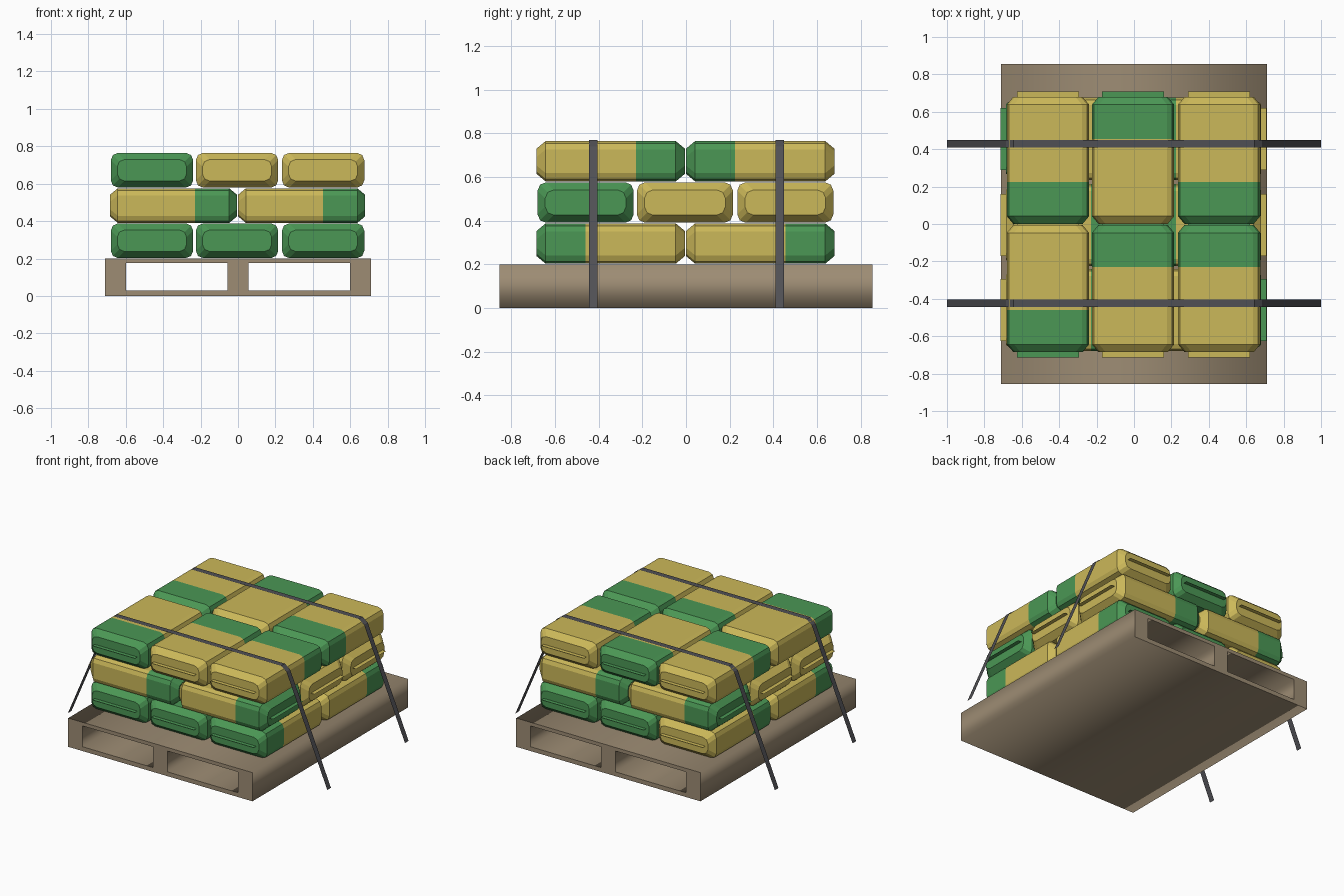
import bpy, bmesh, math
from mathutils import Matrix

if "Cube" in bpy.data.objects:
    bpy.data.objects.remove(bpy.data.objects["Cube"])


def material(name, rgb):
    m = bpy.data.materials.new(name)
    m.diffuse_color = (*rgb, 1)
    m.use_nodes = True
    m.node_tree.nodes["Principled BSDF"].inputs["Base Color"].default_value = m.diffuse_color
    return m


YELLOW = material("yellow_cloth", (0.60, 0.48, 0.10))
GREEN = material("green_cloth", (0.07, 0.31, 0.09))
WOOD = material("pallet_wood", (0.34, 0.265, 0.175))
WEBBING = material("dark_webbing", (0.08, 0.08, 0.09))


def add_object(name, mesh, mats):
    for m in mats:
        mesh.materials.append(m)
    ob = bpy.data.objects.new(name, mesh)
    bpy.context.collection.objects.link(ob)
    return ob


# Pallet: outline with two fork tunnels, extruded along y
curve = bpy.data.curves.new("pallet_profile", 'CURVE')
curve.dimensions = '2D'
curve.fill_mode = 'BOTH'
curve.extrude = 0.855
for x0, x1, z0, z1 in [(-0.71, 0.71, 0, 0.2), (-0.6, -0.055, 0.03, 0.175), (0.055, 0.6, 0.03, 0.175)]:
    s = curve.splines.new('POLY')
    s.points.add(3)
    for p, (x, z) in zip(s.points, [(x0, z0), (x1, z0), (x1, z1), (x0, z1)]):
        p.co = (x, z, 0, 1)
    s.use_cyclic_u = True
profile = bpy.data.objects.new("pallet_profile", curve)
pallet_mesh = bpy.data.meshes.new_from_object(profile)
bpy.data.objects.remove(profile)
pallet_mesh.transform(Matrix.Rotation(math.pi / 2, 4, 'X'))
add_object("pallet", pallet_mesh, [WOOD])

# Sack: rounded section lofted along y, green band at the +y end
W, H, R = 0.22, 0.0925, 0.038


def section(inset):
    pts = []
    for i, (sx, sz) in enumerate([(1, 1), (-1, 1), (-1, -1), (1, -1)]):
        for k in range(3):
            a = math.radians(90 * i + 45 * k)
            pts.append((sx * (W - R - inset) + R * math.cos(a),
                        sz * (H - R - inset) + R * math.sin(a)))
    return pts


def sack_mesh():
    bm = bmesh.new()
    stations = [(-0.34, 0.035), (-0.298, 0), (0.115, 0), (0.298, 0), (0.34, 0.035)]
    rings = [[bm.verts.new((x, y, z)) for x, z in section(d)] for y, d in stations]
    n = len(rings[0])
    for j in range(len(rings) - 1):
        for i in range(n):
            k = (i + 1) % n
            f = bm.faces.new((rings[j][i], rings[j][k], rings[j + 1][k], rings[j + 1][i]))
            f.material_index = int(j >= 2)
    bm.faces.new(rings[0])
    bm.faces.new(rings[-1][::-1]).material_index = 1
    bmesh.ops.recalc_face_normals(bm, faces=bm.faces)
    # sewn seam flap at each end
    for s in (-1, 1):
        vs = [bm.verts.new(c) for c in [(-0.165, s * 0.34, 0), (0.165, s * 0.34, 0),
                                        (0.165, s * 0.368, 0), (-0.165, s * 0.368, 0)]]
        bm.faces.new(vs).material_index = int(s > 0)
    me = bpy.data.meshes.new("sack")
    bm.to_mesh(me)
    bm.free()
    me.materials.append(YELLOW)
    me.materials.append(GREEN)
    return me


SACK = sack_mesh()
ACROSS = (-0.46, -0.005, 0.455)
ALONG = (-0.345, 0.34)
# Per layer: centre height, lying along x, band direction for each row of three
LAYERS = [
    (0.295, False, [(-1, -1, -1), (-1, 1, 1)]),
    (0.483, True, [(1, 1, -1), (1, -1, -1)]),
    (0.672, False, [(-1, 1, 1), (-1, 1, -1)]),
]
for n, (z, along_x, rows) in enumerate(LAYERS, 1):
    for v, dirs in zip(ALONG, rows):
        for u, d in zip(ACROSS, dirs):
            ob = bpy.data.objects.new(f"sack_layer_{n}", SACK)
            bpy.context.collection.objects.link(ob)
            if along_x:
                ob.location = (v, u, z)
                ob.rotation_euler.z = -d * math.pi / 2
            else:
                ob.location = (u, v, z)
                ob.rotation_euler.z = 0 if d > 0 else math.pi

# Straps: flat ribbons over the stack, splayed down to the ground
PATH = [(-1, 0), (-0.685, 0.74), (-0.645, 0.77), (0.645, 0.77), (0.685, 0.74), (1, 0)]
for name, y in (("front_strap", -0.425), ("back_strap", 0.43)):
    verts = [(x, y + dy, z) for x, z in PATH for dy in (-0.02, 0.02)]
    faces = [(2 * i, 2 * i + 2, 2 * i + 3, 2 * i + 1) for i in range(len(PATH) - 1)]
    me = bpy.data.meshes.new(name)
    me.from_pydata(verts, [], faces)
    add_object(name, me, [WEBBING])
